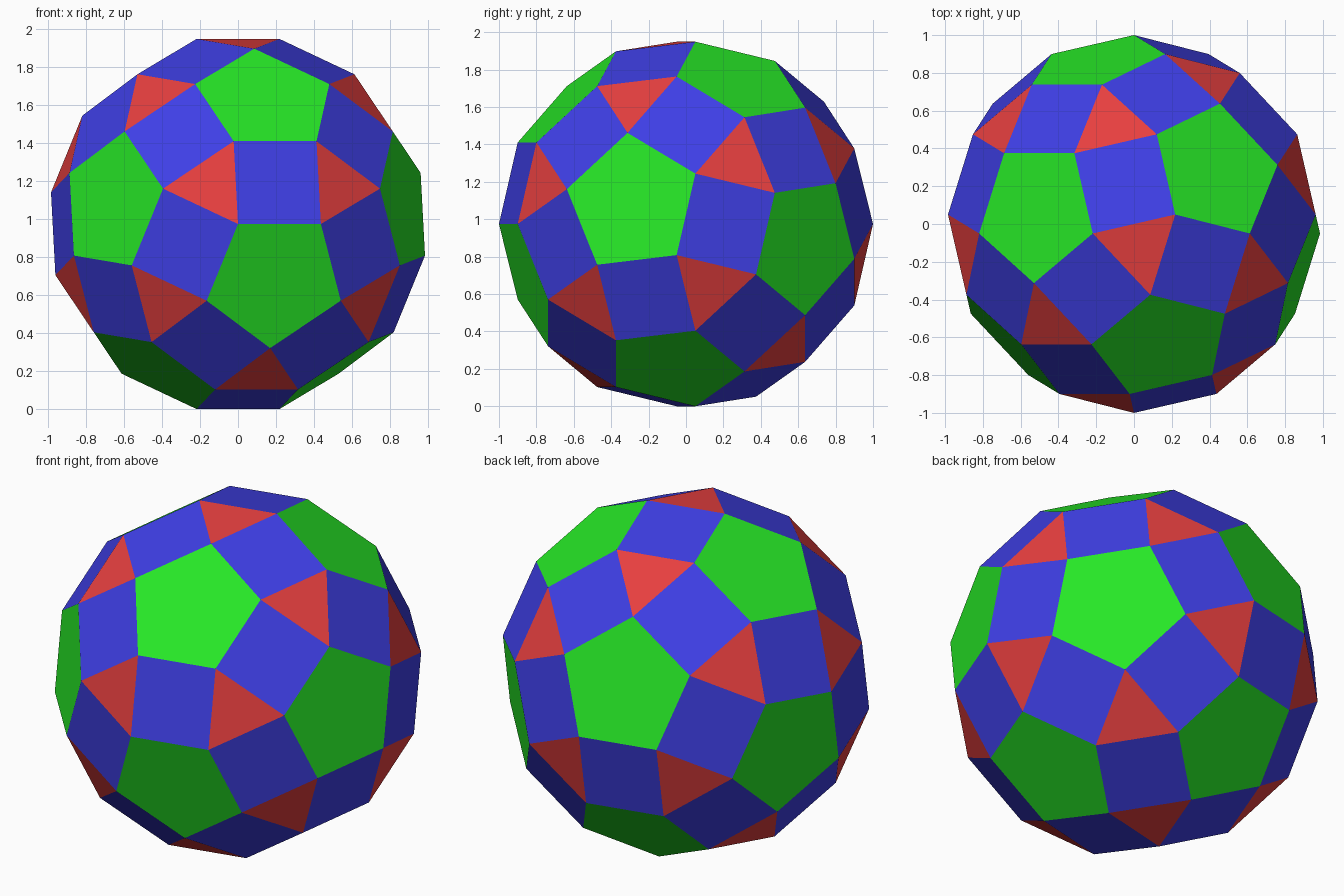
import bpy, bmesh, math
from itertools import product
from mathutils import Vector

cube = bpy.data.objects.get("Cube")
if cube:
    bpy.data.objects.remove(cube, do_unlink=True)


def make_material(name, rgb):
    mat = bpy.data.materials.new(name)
    mat.use_nodes = True
    color = (*rgb, 1.0)
    mat.diffuse_color = color
    bsdf = next(n for n in mat.node_tree.nodes if n.type == 'BSDF_PRINCIPLED')
    bsdf.inputs["Base Color"].default_value = color
    return mat


# One colour per kind of face, keyed by its number of sides
materials = {
    3: make_material("red_triangles", (0.8, 0.05, 0.05)),
    4: make_material("blue_squares", (0.05, 0.05, 0.8)),
    5: make_material("green_pentagons", (0.02, 0.8, 0.02)),
}

# Corner points of a rhombicosidodecahedron: sign changes and cyclic shifts
PHI = (1 + math.sqrt(5)) / 2
seeds = [(1, 1, PHI ** 3), (PHI ** 2, PHI, 2 * PHI), (2 + PHI, 0, PHI ** 2)]
radius = math.sqrt(2 + PHI ** 6)
corners = set()
for seed in seeds:
    for signs in product((1, -1), repeat=3):
        p = [c * s + 0.0 for c, s in zip(seed, signs)]
        for k in range(3):
            corners.add(tuple(p[k:] + p[:k]))

# Turn the solid so that one corner points straight along the y axis
turn = math.asin(1 / radius)
tilt = math.atan(1 / PHI ** 3)
ca, sa, ct, st = math.cos(turn), math.sin(turn), math.cos(tilt), math.sin(tilt)
axis_u = Vector((ca, sa, 0))
axis_v = Vector((ct * sa, -ct * ca, st))
axis_w = Vector((-st * sa, st * ca, ct))

bm = bmesh.new()
for u, v, w in sorted(corners):
    bm.verts.new((axis_u * u + axis_v * v + axis_w * w) / radius)

# Wrap the corners in a hull and merge its coplanar triangles into flat faces
bmesh.ops.convex_hull(bm, input=bm.verts[:])
bmesh.ops.dissolve_limit(bm, angle_limit=math.radians(2),
                         verts=bm.verts[:], edges=bm.edges[:])
bmesh.ops.recalc_face_normals(bm, faces=bm.faces[:])

# Colour each face by its number of sides
slots = list(materials)
for face in bm.faces:
    face.smooth = False
    face.material_index = slots.index(len(face.verts))

lowest = min(v.co.z for v in bm.verts)
mesh = bpy.data.meshes.new("faceted_ball")
bm.to_mesh(mesh)
bm.free()
for mat in materials.values():
    mesh.materials.append(mat)

ball = bpy.data.objects.new("faceted_ball", mesh)
ball.location.z = -lowest
bpy.context.collection.objects.link(ball)
